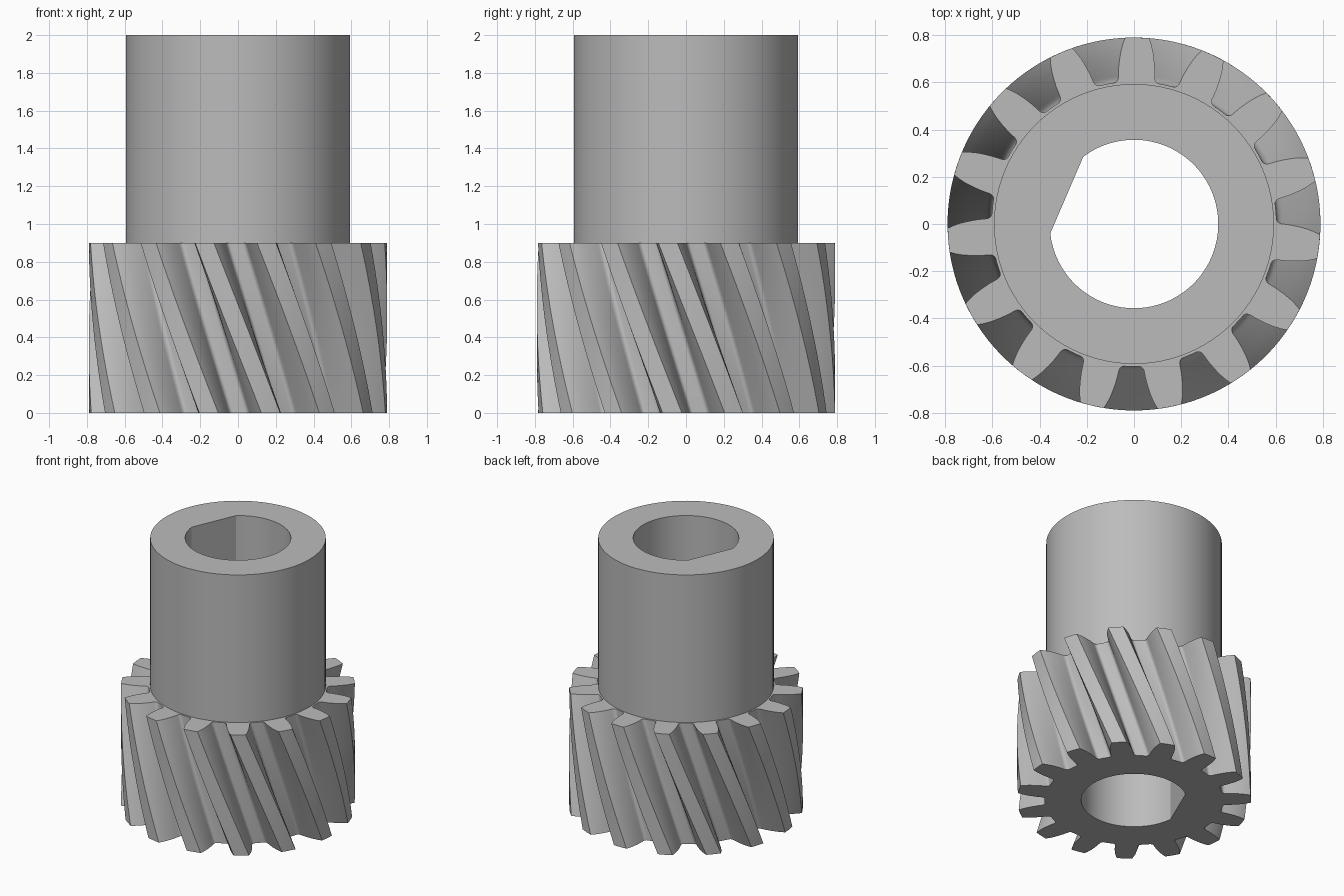
import bpy, bmesh
from math import sin, cos, pi, radians

cube = bpy.data.objects.get("Cube")
if cube:
    bpy.data.objects.remove(cube, do_unlink=True)

TEETH, TWIST, PHASE = 15, 25.7, 89
GEAR_TOP, TOP = 0.9, 2.0
HUB_R, BORE_R, ROOT_R = 0.593, 0.357, 0.604

steel = bpy.data.materials.new("plain_grey")
steel.use_nodes = True
grey = (0.5, 0.5, 0.5, 1)
steel.diffuse_color = grey
steel.node_tree.nodes["Principled BSDF"].inputs["Base Color"].default_value = grey


def polar(points, z, turn=0):
    """Points given as (radius, degrees), placed at height z."""
    return [(r * cos(radians(a + turn)), r * sin(radians(a + turn)), z) for r, a in points]


def loft(bm, rings):
    """Skin a stack of closed rings and return the vertex rings."""
    rows = [[bm.verts.new(p) for p in ring] for ring in rings]
    for low, high in zip(rows, rows[1:]):
        n = len(low)
        for i in range(n):
            j = (i + 1) % n
            bm.faces.new((low[i], low[j], high[j], high[i]))
    return rows


def cap(bm, outer, inner, up):
    """Fill the flat area between two closed rings."""
    edges = []
    for ring in (outer, inner):
        for a, b in zip(ring, ring[1:] + ring[:1]):
            edges.append(bm.edges.get((a, b)) or bm.edges.new((a, b)))
    made = bmesh.ops.triangle_fill(bm, edges=edges, use_beauty=True)["geom"]
    for f in made:
        if isinstance(f, bmesh.types.BMFace):
            f.normal_update()
            if f.normal.z * up < 0:
                f.normal_flip()


def finish(name, bm):
    mesh = bpy.data.meshes.new(name)
    bm.to_mesh(mesh)
    bm.free()
    mesh.materials.append(steel)
    for p in mesh.polygons:
        p.use_smooth = True
    mesh.set_sharp_from_angle(angle=radians(25))
    obj = bpy.data.objects.new(name, mesh)
    bpy.context.collection.objects.link(obj)


# Round hub outline, and bore outline whose missing arc makes the flat
hub_outline = [(HUB_R, 360 * i / 96) for i in range(96)]
flat_centre, flat_half = 156.7, 29.7
sweep = 360 - 2 * flat_half
bore_outline = [(BORE_R, flat_centre + flat_half + sweep * i / 72) for i in range(73)]

# Half a tooth: curved flank from the tip down, then the root fillet
flank = [(0.79, 3.7), (0.765, 4.5), (0.735, 5.3), (0.70, 6.0), (0.665, 6.6)]
for i in range(6):
    t = pi / 2 * i / 5
    flank.append((ROOT_R + 0.028 * (1 - sin(t)), 7.0 + 2 * (1 - cos(t))))
tooth = [(r, -a) for r, a in reversed(flank)] + [(0.79, 0)] + flank
tooth.append((ROOT_R, 180 / TEETH))
gear_outline = [(r, a + PHASE + k * 360 / TEETH) for k in range(TEETH) for r, a in tooth]

# Helical gear with its underside and the step around the hub
bm = bmesh.new()
steps = 16
rows = loft(bm, [polar(gear_outline, GEAR_TOP * i / steps, TWIST * (1 - i / steps))
                 for i in range(steps + 1)])
hole = [bm.verts.new(p) for p in polar(bore_outline, 0)]
cap(bm, rows[0], hole, -1)
seat = [bm.verts.new(p) for p in polar(hub_outline, GEAR_TOP)]
cap(bm, rows[-1], seat, 1)
finish("helical_gear", bm)

# Cylindrical hub with its ring-shaped end
bm = bmesh.new()
rows = loft(bm, [polar(hub_outline, GEAR_TOP), polar(hub_outline, TOP)])
hole = [bm.verts.new(p) for p in polar(bore_outline, TOP)]
cap(bm, rows[-1], hole, 1)
finish("hub", bm)

# Through bore with one flat, facing inward
bm = bmesh.new()
loft(bm, [polar(bore_outline, TOP), polar(bore_outline, 0)])
finish("bore", bm)
